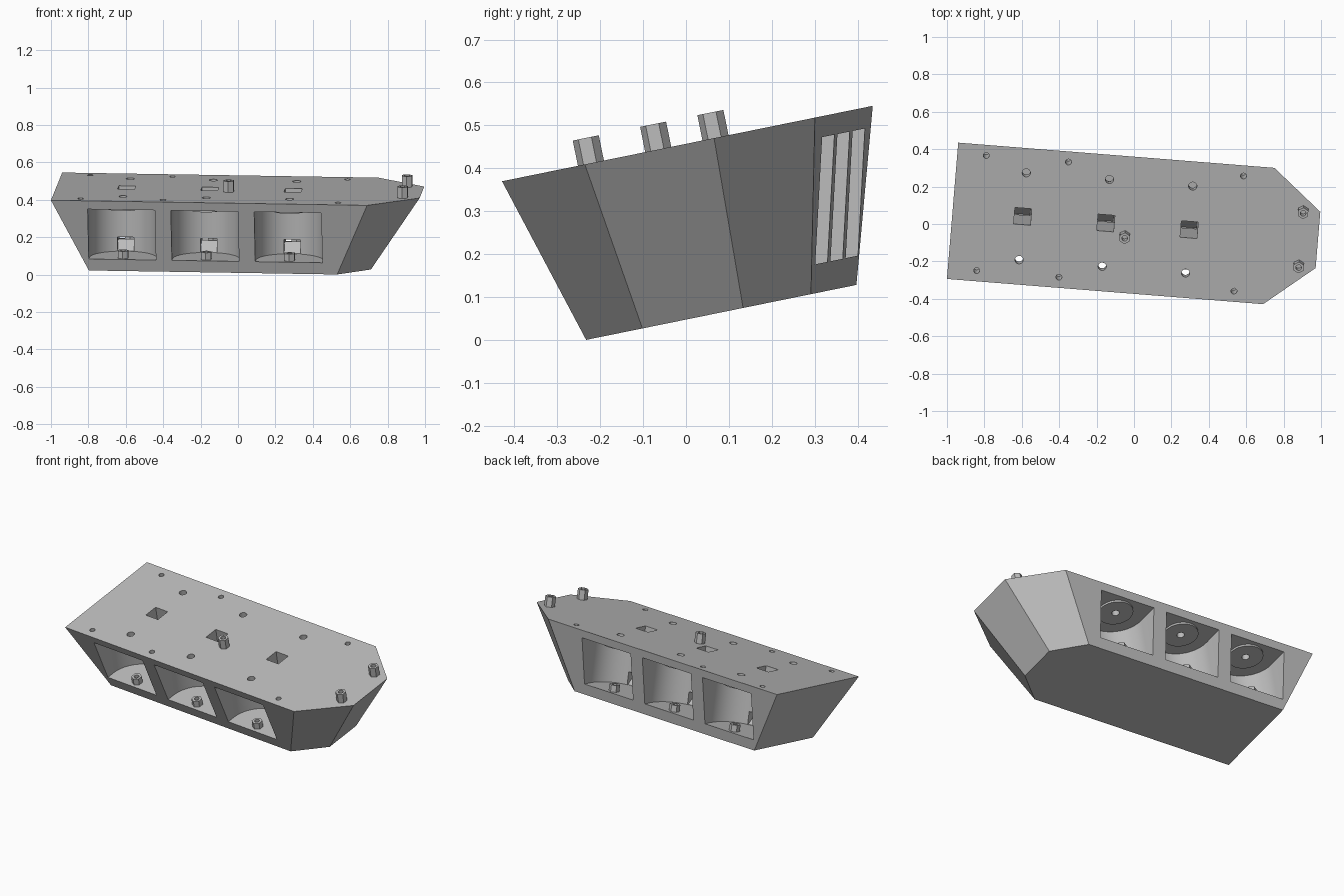
import bpy, bmesh, math
from mathutils import Matrix, Vector

cube = bpy.data.objects.get("Cube")
if cube:
    bpy.data.objects.remove(cube, do_unlink=True)

# The whole unit is modelled level and straight, then leaned and turned by this
PLACE = (Matrix.Rotation(math.radians(11.5), 4, 'X')
         @ Matrix.Rotation(math.radians(-4.65), 4, 'Z')
         @ Matrix.Translation((0, 0.084, 0)))

grey = bpy.data.materials.new("plain grey")
grey.use_nodes = True
grey.diffuse_color = (0.5, 0.5, 0.5, 1)
grey.node_tree.nodes["Principled BSDF"].inputs["Base Color"].default_value = (0.5, 0.5, 0.5, 1)


def loft(name, low, high, z0, z1):
    """Closed solid between two matching outlines."""
    bm = bmesh.new()
    a = [bm.verts.new((x, y, z0)) for x, y in low]
    b = [bm.verts.new((x, y, z1)) for x, y in high]
    n = len(a)
    bm.faces.new(a)
    bm.faces.new(b)
    for i in range(n):
        j = (i + 1) % n
        bm.faces.new((a[i], a[j], b[j], b[i]))
    bmesh.ops.recalc_face_normals(bm, faces=bm.faces)
    mesh = bpy.data.meshes.new(name)
    bm.to_mesh(mesh)
    bm.free()
    mesh.materials.append(grey)
    ob = bpy.data.objects.new(name, mesh)
    bpy.context.collection.objects.link(ob)
    return ob


def prism(name, pts, z0, z1):
    return loft(name, pts, pts, z0, z1)


def ring(x, y, r, n, turn=0.0):
    return [(x + r * math.cos(turn + math.tau * i / n),
             y + r * math.sin(turn + math.tau * i / n)) for i in range(n)]


def rect(x, y, w, d):
    return [(x - w, y - d), (x + w, y - d), (x + w, y + d), (x - w, y + d)]


def cut(ob, cutters):
    """Subtract the cutters, bake the result and delete them."""
    for c in cutters:
        m = ob.modifiers.new("cut", 'BOOLEAN')
        m.operation, m.solver, m.object = 'DIFFERENCE', 'EXACT', c
    dg = bpy.context.evaluated_depsgraph_get()
    mesh = bpy.data.meshes.new_from_object(ob.evaluated_get(dg))
    ob.modifiers.clear()
    ob.data = mesh
    for c in cutters:
        bpy.data.objects.remove(c, do_unlink=True)


def finish(ob):
    ob.matrix_world = PLACE
    bpy.ops.object.select_all(action='DESELECT')
    ob.select_set(True)
    bpy.context.view_layer.objects.active = ob
    bpy.ops.object.shade_smooth_by_angle(angle=math.radians(30))


def tube(name, x, y, r, n, hole, z0, z1):
    ob = prism(name, ring(x, y, r, n, math.pi / 2), z0, z1)
    cut(ob, [prism("bore", ring(x, y, hole, 16), z0 - 0.02, z1 + 0.02)])
    finish(ob)


def hull(back, shoulder, tip, wide, narrow):
    return [(back, -wide), (shoulder, -wide), (tip, -narrow),
            (tip, narrow), (shoulder, wide), (back, wide)]


BOTTOM, TOP = 0.047, 0.448
FLOOR, CEILING = 0.113, 0.40
BAYS = [-0.604, -0.158, 0.289]
BAY_Y, BAY_R = 0.238, 0.18

# Tapered body with a pointed end
body = loft("body", hull(-0.785, 0.547, 0.716, 0.268, 0.12),
            hull(-0.98, 0.716, 0.98, 0.373, 0.154), BOTTOM, TOP)

cutters = []
for u in BAYS:
    for s in (-1, 1):
        # Round-backed bay open to the side
        arc = [(u + BAY_R * math.cos(math.pi * i / 32),
                s * (BAY_Y - BAY_R * math.sin(math.pi * i / 32))) for i in range(33)]
        outline = arc + [(u - BAY_R, s * 0.5), (u + BAY_R, s * 0.5)]
        cutters.append(prism("bay_cutter", outline, FLOOR, CEILING))
        # Hole down through the roof of the bay
        cutters.append(prism("hole_cutter", ring(u, s * BAY_Y, 0.022, 20), CEILING - 0.02, TOP + 0.05))
    # Square shaft and the low passage that joins the two bays
    cutters.append(prism("shaft_cutter", rect(u, 0, 0.045, 0.045), FLOOR + 0.002, TOP + 0.05))
    cutters.append(prism("passage_cutter", rect(u, 0, 0.044, 0.1), FLOOR + 0.001, 0.19))

# Small blind screw holes along both long edges
for u in (-0.825, -0.384, 0.555):
    for s in (-1, 1):
        cutters.append(prism("screw_cutter", ring(u, s * 0.315, 0.016, 16), TOP - 0.1, TOP + 0.05))
cut(body, cutters)
finish(body)

# Fittings inside the bays
for i, u in enumerate(BAYS):
    for s, side in ((-1, "front"), (1, "back")):
        tube(f"{side}_bay_spacer_{i + 1}", u, s * BAY_Y, 0.031, 6, 0.014, FLOOR - 0.002, FLOOR + 0.04)
        tube(f"{side}_bay_roof_disc_{i + 1}", u, s * BAY_Y, 0.1, 40, 0.022, CEILING - 0.012, CEILING + 0.002)
    ridge = loft(f"passage_ridge_{i + 1}", rect(u, 0, 0.0445, 0.058),
                 rect(u, 0, 0.0445, 0.002), FLOOR - 0.001, FLOOR + 0.055)
    finish(ridge)

# Hexagonal standoffs on the top
for name, x, y in (("tip_standoff_back", 0.888, 0.15),
                   ("tip_standoff_front", 0.888, -0.147),
                   ("middle_standoff", -0.052, -0.063)):
    tube(name, x, y, 0.031, 6, 0.015, TOP - 0.002, TOP + 0.06)
